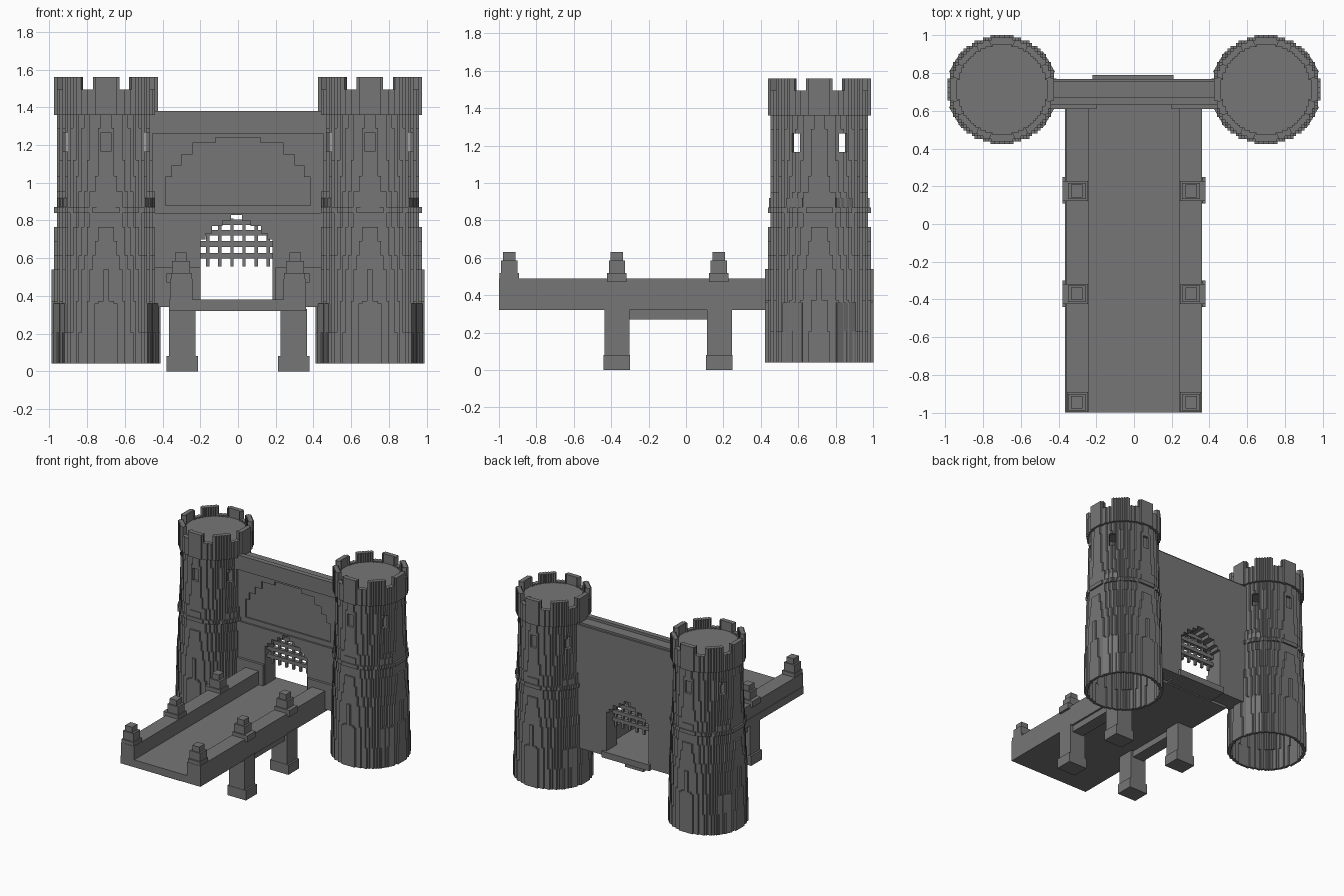
import bpy, bmesh, math
from mathutils import Matrix

if "Cube" in bpy.data.objects:
    bpy.data.objects.remove(bpy.data.objects["Cube"], do_unlink=True)

stone = bpy.data.materials.new("grey_stone")
stone.use_nodes = True
GREY = (0.18, 0.18, 0.18, 1)
stone.diffuse_color = GREY
stone.node_tree.nodes["Principled BSDF"].inputs["Base Color"].default_value = GREY

STEP = 0.0145
TOWER_X, TOWER_Y = 0.7, 0.713


def finish(name, bm):
    bmesh.ops.recalc_face_normals(bm, faces=bm.faces)
    me = bpy.data.meshes.new(name)
    bm.to_mesh(me)
    bm.free()
    me.materials.append(stone)
    ob = bpy.data.objects.new(name, me)
    bpy.context.collection.objects.link(ob)
    return ob


def add_box(bm, x0, x1, y0, y1, z0, z1, turn=0):
    m = (Matrix.Rotation(turn, 4, 'Z')
         @ Matrix.Translation(((x0 + x1) / 2, (y0 + y1) / 2, (z0 + z1) / 2))
         @ Matrix.Diagonal((x1 - x0, y1 - y0, z1 - z0, 1)))
    bmesh.ops.create_cube(bm, size=1, matrix=m)


def boxes(name, *dims):
    bm = bmesh.new()
    for d in dims:
        add_box(bm, *d)
    return finish(name, bm)


def extrude(name, pts, vec):
    bm = bmesh.new()
    face = bm.faces.new([bm.verts.new(p) for p in pts])
    new = bmesh.ops.extrude_face_region(bm, geom=[face])["geom"]
    verts = [v for v in new if isinstance(v, bmesh.types.BMVert)]
    bmesh.ops.translate(bm, verts=verts, vec=vec)
    return finish(name, bm)


def cut(ob, cutter):
    mod = ob.modifiers.new("cut", 'BOOLEAN')
    mod.operation = 'DIFFERENCE'
    mod.solver = 'EXACT'
    mod.object = cutter
    cutter.hide_render = True
    bpy.context.view_layer.objects.active = ob
    bpy.ops.object.modifier_apply(modifier=mod.name)
    bpy.data.objects.remove(cutter, do_unlink=True)


# Stepped circle: one quadrant of blocks, turned four times
def stepped_circle(r):
    n = round(r / STEP)
    quad = []
    for i in range(n):
        h = math.sqrt(max(r * r - ((i + 0.5) * STEP) ** 2, 0))
        h = round(h / STEP) * STEP
        for p in ((i * STEP, h), ((i + 1) * STEP, h)):
            if quad and abs(quad[-1][1] - h) < 1e-6:
                quad.pop() if len(quad) > 1 and abs(quad[-2][1] - h) < 1e-6 else None
            quad.append(p)
    # the start of each quadrant lies on a straight run, so leave it out
    quad = quad[1:]
    if quad[-1][1] > 1e-6:
        quad.append((n * STEP, 0))
    pts = []
    for k in range(4):
        c, s = round(math.cos(-k * math.pi / 2)), round(math.sin(-k * math.pi / 2))
        for x, y in quad:
            p = (x * c - y * s, x * s + y * c)
            if not pts or math.dist(p, pts[-1]) > 1e-5:
                pts.append(p)
    return pts


def add_ring(bm, z0, z1, r, wall):
    outer = stepped_circle(r)
    f = 1 - wall / r
    loops = [[bm.verts.new((x * k, y * k, z)) for x, y in outer]
             for k, z in ((1, z0), (1, z1), (f, z1), (f, z0))]
    for a, b in zip(loops, loops[1:] + loops[:1]):
        for i in range(len(a)):
            bm.faces.new((a[i - 1], a[i], b[i], b[i - 1]))


SIXTHS = [math.radians(30 + 60 * k) for k in range(6)]
tower = []

# Tower storeys: z range, lower and upper radius, number of courses
for name, z0, z1, r0, r1, n in (
        ("tower_base", 0.04, 0.54, 0.289, 0.283, 3),
        ("tower_middle", 0.54, 0.84, 0.279, 0.268, 4),
        ("tower_band", 0.84, 0.87, 0.277, 0.277, 1),
        ("tower_upper", 0.87, 1.12, 0.266, 0.258, 3),
        ("tower_neck", 1.29, 1.36, 0.256, 0.256, 1)):
    bm = bmesh.new()
    h = (z1 - z0) / n
    for i in range(n):
        r = r0 + (r1 - r0) * i / max(n - 1, 1)
        add_ring(bm, z0 + i * h, z0 + (i + 1) * h, r, 0.02)
    tower.append(finish(name, bm))

# Window storey: front and back openings are blind
bm = bmesh.new()
add_ring(bm, 1.12, 1.29, 0.257, 0.025)
windows = finish("tower_windows", bm)
for a in SIXTHS:
    depth = 0.24 if abs(math.cos(a)) < 0.1 else 0.2
    cut(windows, boxes("window_cutter", (depth, 0.32, -0.026, 0.026, 1.165, 1.265, a)))
tower.append(windows)

# Crown with eight notches
bm = bmesh.new()
add_ring(bm, 1.36, 1.56, 0.274, 0.036)
crown = finish("tower_crown", bm)
for k in range(4):
    a = math.radians(22.5 + 45 * k)
    cut(crown, boxes("notch_cutter", (-0.4, 0.4, -0.035, 0.035, 1.495, 1.6, a)))
tower.append(crown)

# Tower roof deck
tower.append(extrude("tower_floor", [(x, y, 1.46) for x, y in stepped_circle(0.25)],
                     (0, 0, 0.025)))

# Shallow raised panels round the base and upper storey
tower.append(boxes("tower_panels",
                   *[(0.27, 0.29, -0.06, 0.06, 0.04, 0.36, a) for a in SIXTHS],
                   *[(0.255, 0.268, -0.05, 0.05, 0.87, 0.92, a) for a in SIXTHS]))

for ob in tower:
    part = ob.name
    ob.name = "left_" + part
    ob.location = (TOWER_X, TOWER_Y, 0)
    twin = ob.copy()
    twin.name = "right_" + part
    twin.location.x = -TOWER_X
    bpy.context.collection.objects.link(twin)

# Gate wall with parapet
section = [(0.63, 0.34), (0.63, 0.84), (0.645, 0.84), (0.645, 1.26), (0.63, 1.26),
           (0.63, 1.38), (0.67, 1.38), (0.67, 1.36), (0.755, 1.36), (0.755, 1.345),
           (0.77, 1.345), (0.77, 0.34)]
wall = extrude("gate_wall", [(-0.46, y, z) for y, z in section], (0.92, 0, 0))


def stepped_arch(name, base, steps, y0, y1, cx=0):
    """Symmetric stepped outline: steps are (half width, top) from wide to narrow."""
    half, z = [], base
    for w, top in steps:
        half += [(w, z), (w, top)]
        z = top
    pts = half + [(-x, z) for x, z in reversed(half)]
    return extrude(name, [(cx + x, y0, z) for x, z in pts], (0, y1 - y0, 0))


cut(wall, stepped_arch("panel_cutter", 0.88,
                       [(0.385, 1.03), (0.35, 1.09), (0.3, 1.15), (0.24, 1.21), (0.12, 1.24)],
                       0.6, 0.657))
cut(wall, stepped_arch("gate_cutter", 0.36,
                       [(0.19, 0.7), (0.165, 0.73), (0.13, 0.77), (0.075, 0.8), (0.03, 0.83)],
                       0.5, 0.9, -0.008))

# Portcullis
boxes("portcullis",
      *[(x - 0.009, x + 0.009, 0.665, 0.685, 0.555, top) for x, top in
        ((-0.16, 0.74), (-0.096, 0.8), (-0.032, 0.81), (0.032, 0.81), (0.096, 0.78), (0.16, 0.72))],
      *[(-w - 0.008, w - 0.008, 0.66, 0.69, z, z + 0.03) for w, z in
        ((0.2, 0.598), (0.2, 0.66), (0.175, 0.72), (0.12, 0.775))])

# Bridge deck and parapets
boxes("bridge_deck", (-0.365, 0.355, -1, 0.64, 0.32, 0.38))
boxes("gate_threshold", (-0.22, 0.21, 0.64, 0.79, 0.33, 0.38))
for side, s in (("left", 1), ("right", -1)):
    def mirrored(x0, x1, *rest):
        return (min(s * x0, s * x1), max(s * x0, s * x1), *rest)

    boxes(side + "_parapet", mirrored(0.24, 0.36, -1, 0.64, 0.32, 0.49))
    # Wall footing beside the gate
    boxes(side + "_footing", mirrored(0.2, 0.44, 0.61, 0.64, 0.34, 0.55))
    # Parapet posts with stepped caps
    for label, y, out in (("front", -0.945, 0.355), ("middle", -0.37, 0.38),
                          ("rear", 0.175, 0.38)):
        boxes(f"{side}_{label}_post",
              mirrored(0.245, out, y - 0.053, y + 0.053, 0.47, 0.52),
              mirrored(0.255, 0.35, y - 0.043, y + 0.043, 0.52, 0.585),
              mirrored(0.272, 0.335, y - 0.034, y + 0.034, 0.585, 0.63))
    # Piers with wider feet, and the beam joining them
    for label, y in (("front", -0.37), ("rear", 0.178)):
        boxes(f"{side}_{label}_pier",
              mirrored(0.225, 0.365, y - 0.067, y + 0.067, 0.08, 0.33),
              mirrored(0.212, 0.38, y - 0.07, y + 0.07, 0, 0.08))
    boxes(side + "_pier_beam", mirrored(0.245, 0.345, -0.31, 0.115, 0.27, 0.33))
